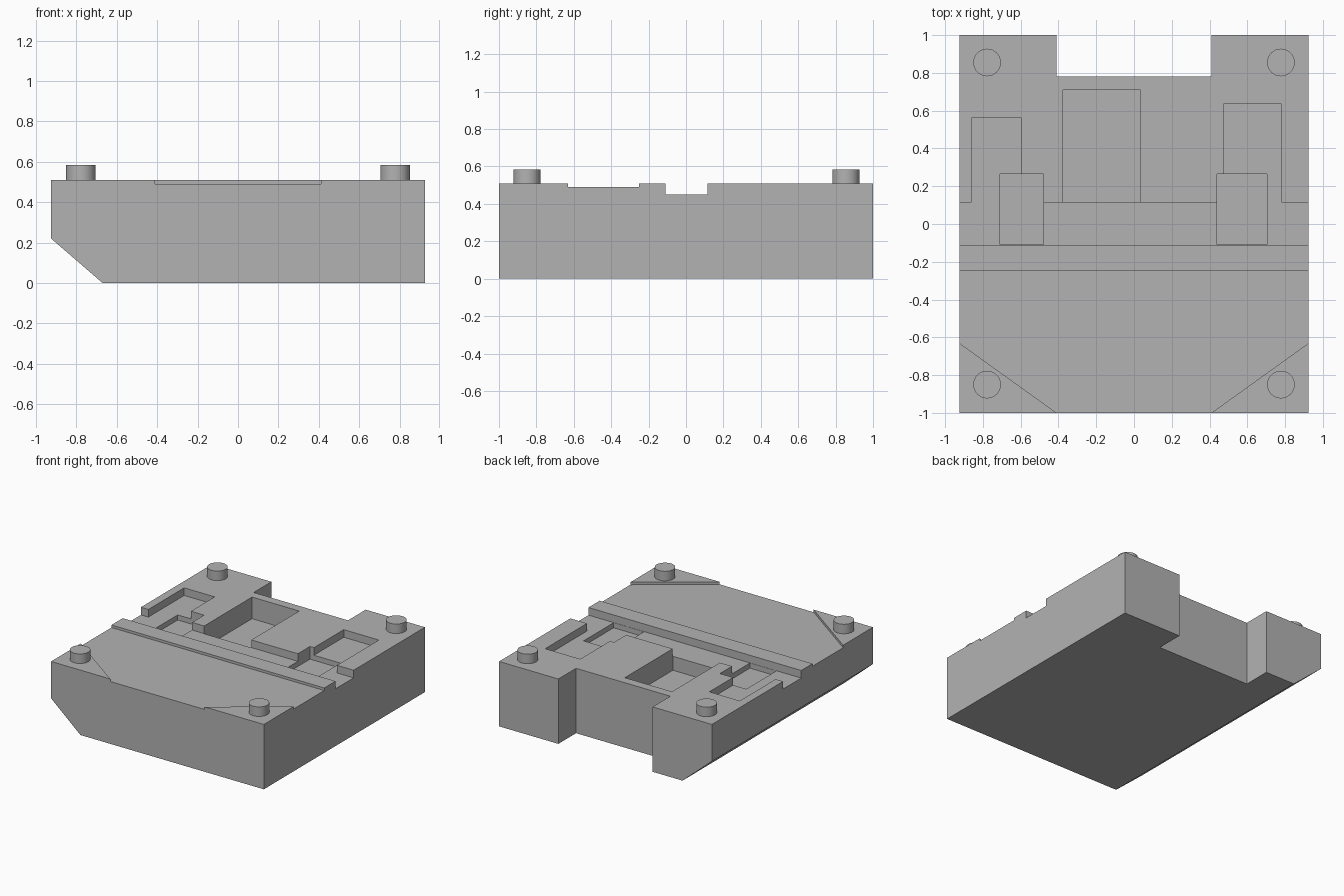
import bpy, bmesh, math

cube = bpy.data.objects.get("Cube")
if cube:
    bpy.data.objects.remove(cube, do_unlink=True)

W, TOP = 0.925, 0.51

grey = bpy.data.materials.new("plain_grey")
grey.use_nodes = True
grey.diffuse_color = (0.45, 0.45, 0.45, 1)
grey.node_tree.nodes["Principled BSDF"].inputs["Base Color"].default_value = (0.45, 0.45, 0.45, 1)


def prism(name, outline, push):
    """Extrude a flat 3D outline along the push vector."""
    bm = bmesh.new()
    face = bm.faces.new([bm.verts.new(p) for p in outline])
    ext = bmesh.ops.extrude_face_region(bm, geom=[face])
    bmesh.ops.translate(bm, vec=push, verts=[v for v in ext["geom"] if isinstance(v, bmesh.types.BMVert)])
    bmesh.ops.recalc_face_normals(bm, faces=bm.faces)
    mesh = bpy.data.meshes.new(name)
    bm.to_mesh(mesh)
    bm.free()
    mesh.materials.append(grey)
    obj = bpy.data.objects.new(name, mesh)
    bpy.context.collection.objects.link(obj)
    return obj


def cut(target, outline, floor):
    """Remove everything above floor inside a plan outline."""
    cutter = prism("cutter", [(x, y, floor) for x, y in outline], (0, 0, 0.8 - floor))
    cutter.hide_render = True
    mod = target.modifiers.new("cut", "BOOLEAN")
    mod.operation, mod.solver, mod.object = "DIFFERENCE", "EXACT", cutter
    bpy.context.view_layer.objects.active = target
    bpy.ops.object.modifier_apply(modifier=mod.name)
    bpy.data.objects.remove(cutter, do_unlink=True)


def rect(x0, x1, y0, y1):
    return [(x0, y0), (x1, y0), (x1, y1), (x0, y1)]


# Block with one bevelled lower edge
section = [(-W, TOP), (-W, 0.22), (-0.67, 0), (W, 0), (W, TOP)]
block = prism("block", [(x, -1, z) for x, z in section], (0, 2, 0))

# Rear notch, through the full height
cut(block, rect(-0.41, 0.41, 0.78, 1.1), -0.1)

# Shallow front recess that leaves the two corner triangles raised
half = [(0.396, -1.1), (0.396, -1.01), (0.939, -0.62), (1.1, -0.62), (1.1, -0.25)]
cut(block, half + [(-x, y) for x, y in reversed(half)], 0.49)

# Cross channel with the two outer bays opening into it
channel = [(-1.1, -0.11), (1.1, -0.11), (1.1, 0.115), (0.78, 0.115), (0.78, 0.635),
           (0.475, 0.635), (0.475, 0.115), (-0.595, 0.115), (-0.595, 0.56),
           (-0.86, 0.56), (-0.86, 0.115), (-1.1, 0.115)]
cut(block, channel, 0.45)

# Deeper pockets
cut(block, rect(-0.71, -0.48, -0.108, 0.265), 0.41)
cut(block, rect(0.44, 0.705, -0.108, 0.265), 0.41)
cut(block, rect(-0.375, 0.035, 0.113, 0.71), 0.34)

# Corner pins
for side, x in (("left", 0.778), ("right", -0.778)):
    for end, y in (("front", -0.85), ("back", 0.855)):
        bpy.ops.mesh.primitive_cylinder_add(vertices=48, radius=0.073, depth=0.085,
                                            location=(x, y, 0.5425))
        pin = bpy.context.object
        pin.name = f"{end}_{side}_pin"
        pin.data.materials.append(grey)
        bpy.ops.object.shade_smooth_by_angle(angle=math.radians(30))
